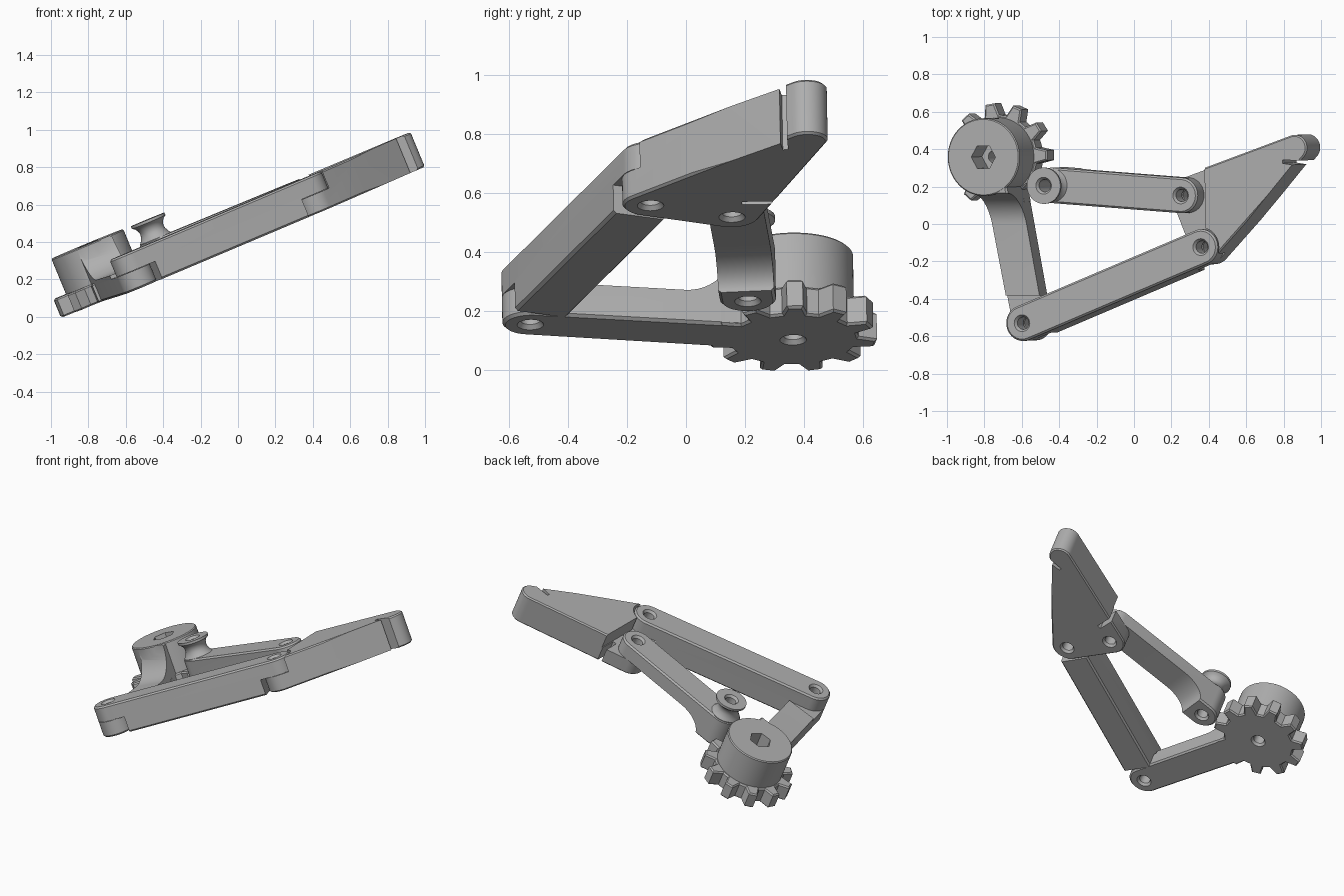
import bpy, bmesh
from math import sin, cos, pi, radians, atan2, hypot
from mathutils import Matrix, Vector
from mathutils.geometry import convex_hull_2d

if "Cube" in bpy.data.objects:
    bpy.data.objects.remove(bpy.data.objects["Cube"])

grey = bpy.data.materials.new("mid_grey")
grey.use_nodes = True
COLOR = (0.43, 0.43, 0.43, 1)
grey.diffuse_color = COLOR
grey.node_tree.nodes["Principled BSDF"].inputs["Base Color"].default_value = COLOR

# The mechanism is built flat, then tilted as a whole
TILT = (Matrix.Translation((-0.135, 0, 0.325))
        @ Matrix.Rotation(radians(-22.5), 4, "Y") @ Matrix.Rotation(radians(1), 4, "X"))

# Pivot positions in the flat frame
GEAR = (-0.595, 0.363)
ELBOW = (-0.423, -0.527)
KNUCKLE = (0.614, -0.12)
WRIST = (0.50, 0.156)
POST = (-0.247, 0.21)
R, T, HALF = 0.095, 0.2, 0.102   # end radius, thickness, lap height


def to_object(bm, name):
    bmesh.ops.recalc_face_normals(bm, faces=bm.faces)
    me = bpy.data.meshes.new(name)
    bm.to_mesh(me)
    bm.free()
    me.materials.append(grey)
    ob = bpy.data.objects.new(name, me)
    bpy.context.collection.objects.link(ob)
    return ob


def hull(*circles):
    """Outline wrapped around circles given as (centre, radius)."""
    pts = [Vector((c[0] + r * cos(2 * pi * i / 48), c[1] + r * sin(2 * pi * i / 48)))
           for c, r in circles for i in range(48 if r else 1)]
    return [pts[i] for i in convex_hull_2d(pts)]


def prism(name, outline, z0, z1, chamfer=0.0):
    bm = bmesh.new()
    base = bm.faces.new([bm.verts.new((p[0], p[1], z0)) for p in outline])
    new = bmesh.ops.extrude_face_region(bm, geom=[base])["geom"]
    bmesh.ops.translate(bm, verts=[g for g in new if isinstance(g, bmesh.types.BMVert)],
                        vec=(0, 0, z1 - z0))
    if chamfer:
        rims = [e for e in bm.edges if abs(e.verts[0].co.z - e.verts[1].co.z) < 1e-5]
        bmesh.ops.bevel(bm, geom=rims, offset=chamfer, segments=1, affect="EDGES")
    return to_object(bm, name)


def side_cutter(profile, origin, angle):
    """Profile of (distance, height) running from origin, swept across the part."""
    ob = prism("cutter", profile, -0.4, 0.4)
    ob.data.transform(Matrix.Translation((*origin, 0)) @ Matrix.Rotation(angle, 4, "Z")
                      @ Matrix.Rotation(pi / 2, 4, "X"))
    return ob


def lathe(name, profile, centre, sides=48):
    bm = bmesh.new()
    rings = [[bm.verts.new((centre[0] + r * cos(2 * pi * i / sides),
                            centre[1] + r * sin(2 * pi * i / sides), z))
              for i in range(sides)] for r, z in profile]
    for a, b in zip(rings, rings[1:]):
        for i in range(sides):
            j = (i + 1) % sides
            bm.faces.new((a[i], a[j], b[j], b[i]))
    bm.faces.new(rings[0][::-1])
    bm.faces.new(rings[-1])
    return to_object(bm, name)


def hole(centre, top=T):
    """Through hole with countersunk rims."""
    big, small, d = 0.045, 0.033, 0.015
    return lathe("cutter", [(big, -0.05), (big, 0), (small, d), (small, top - d),
                            (big, top), (big, top + 0.05)], centre, 32)


def boolean(ob, others, operation="DIFFERENCE"):
    for c in others:
        c.hide_render = True
        m = ob.modifiers.new("cut", "BOOLEAN")
        m.operation, m.object, m.solver = operation, c, "EXACT"
    dg = bpy.context.evaluated_depsgraph_get()
    me = bpy.data.meshes.new_from_object(ob.evaluated_get(dg))
    ob.modifiers.clear()
    ob.data = me
    for c in others:
        bpy.data.objects.remove(c)


def heading(a, b):
    return atan2(b[1] - a[1], b[0] - a[0]), hypot(b[0] - a[0], b[1] - a[1])


parts = []

# Drive lever: low arm that sweeps up into the gear hub
lever = prism("drive_lever", hull((ELBOW, R), (GEAR, 0.1)), 0, 0.309, 0.01)
sweep = [(0.17 * sin(a), 0.12 + 0.189 * (1 - cos(a))) for a in (i * pi / 24 for i in range(13))]
boolean(lever, [side_cutter([(-0.8, 0.1), (-0.38, 0.1), (-0.38, 0.12)] + sweep
                            + [(0.17, 0.4), (-0.8, 0.4)], (-0.5, 0), pi / 2)])

# Gear with trapezoid teeth, and its hub
TEETH, outline = 11, []
for k in range(TEETH):
    mid = radians(1.3) + 2 * pi * k / TEETH
    for off, rad in ((-11, 0.222), (-5.5, 0.285), (5.5, 0.285), (11, 0.222)):
        a = mid + radians(off)
        outline.append((GEAR[0] + rad * cos(a), GEAR[1] + rad * sin(a)))
gear = prism("gear", outline, 0, 0.105, 0.008)
hub = lathe("gear_hub", [(0.208, 0.02), (0.208, 0.304), (0.202, 0.31)], GEAR, 64)
boolean(lever, [gear, hub], "UNION")
hex_socket = lathe("cutter", [(0.07, 0.16), (0.07, 0.4)], GEAR, 6)
boolean(lever, [hex_socket, hole(GEAR), hole(ELBOW, 0.1)])
parts.append(lever)

# Long link: full thickness in the middle, lapped over its neighbours at both ends
angle, length = heading(ELBOW, KNUCKLE)
link = prism("long_link", hull((ELBOW, R), (KNUCKLE, R)), 0, T, 0.01)
laps = [side_cutter([(a, -0.1), (b, -0.1), (b, HALF), (a, HALF)], ELBOW, angle)
        for a, b in ((-0.3, 0.1), (length - 0.1, length + 0.3))]
boolean(link, laps + [hole(ELBOW), hole(KNUCKLE)])
parts.append(link)

# Short link: half thickness, flaring down into a full height post
angle, length = heading(WRIST, POST)
short = prism("short_link", hull((WRIST, R), (POST, R)), 0, T, 0.01)
flare = [(0.5 + 0.16 * sin(a), HALF * cos(a)) for a in (i * pi / 20 for i in range(11))]
flare = [(0.66 - 0.16 * (1 - sin(a)), HALF - HALF * (1 - cos(a))) for a in (i * pi / 20 for i in range(11))]
boolean(short, [side_cutter([(-0.3, -0.1), (-0.3, HALF)] + flare + [(0.66, -0.1)],
                            WRIST, angle)])
# Grooved spool on the post
spool = lathe("spool", [(0.09, 0.15), (0.09, 0.2), (0.078, 0.215), (0.069, 0.235), (0.067, 0.252),
                        (0.072, 0.27), (0.083, 0.286), (0.097, 0.295), (0.097, 0.31)], POST)
boolean(short, [spool], "UNION")
boolean(short, [hole(WRIST), hole(POST, 0.31)])
parts.append(short)

# Fingertip: wedge with two lower lugs, a rounded tip and two relief slots
corner, tip = (0.655, 0.25), (1.16, 0.41)
finger = prism("fingertip", hull((KNUCKLE, R), (WRIST, R), (corner, 0), (tip, 0.07)), 0, T, 0.008)


def clearance(pivot, other):
    return prism("cutter", hull((pivot, R + 0.01), (other, R + 0.01)), 0.1, 0.4)


tip_slot = [(1.09, 0.346), (1.09, 0.328), (1.146, 0.32), (0.70, -0.185), (1.3, 0.2), (1.26, 0.34)]
back_slot = [(0.61, 0.19), (0.635, 0.19), (0.635, 0.35), (0.61, 0.35)]
lug_step = [(0.2, -0.4), (0.64, -0.4), (0.64, 0.4), (0.2, 0.4)]
boolean(finger, [clearance(KNUCKLE, ELBOW), clearance(WRIST, POST),
                 prism("cutter", lug_step, 0.1, 0.35),
                 prism("cutter", tip_slot, -0.1, 0.4),
                 prism("cutter", back_slot, -0.1, 0.45),
                 hole(KNUCKLE, 0.1), hole(WRIST, 0.1)])
parts.append(finger)

# Tilt everything and shade
bpy.ops.object.select_all(action="DESELECT")
for ob in parts:
    ob.matrix_world = TILT
    ob.select_set(True)
bpy.context.view_layer.objects.active = parts[0]
bpy.ops.object.shade_smooth_by_angle(angle=radians(25))
